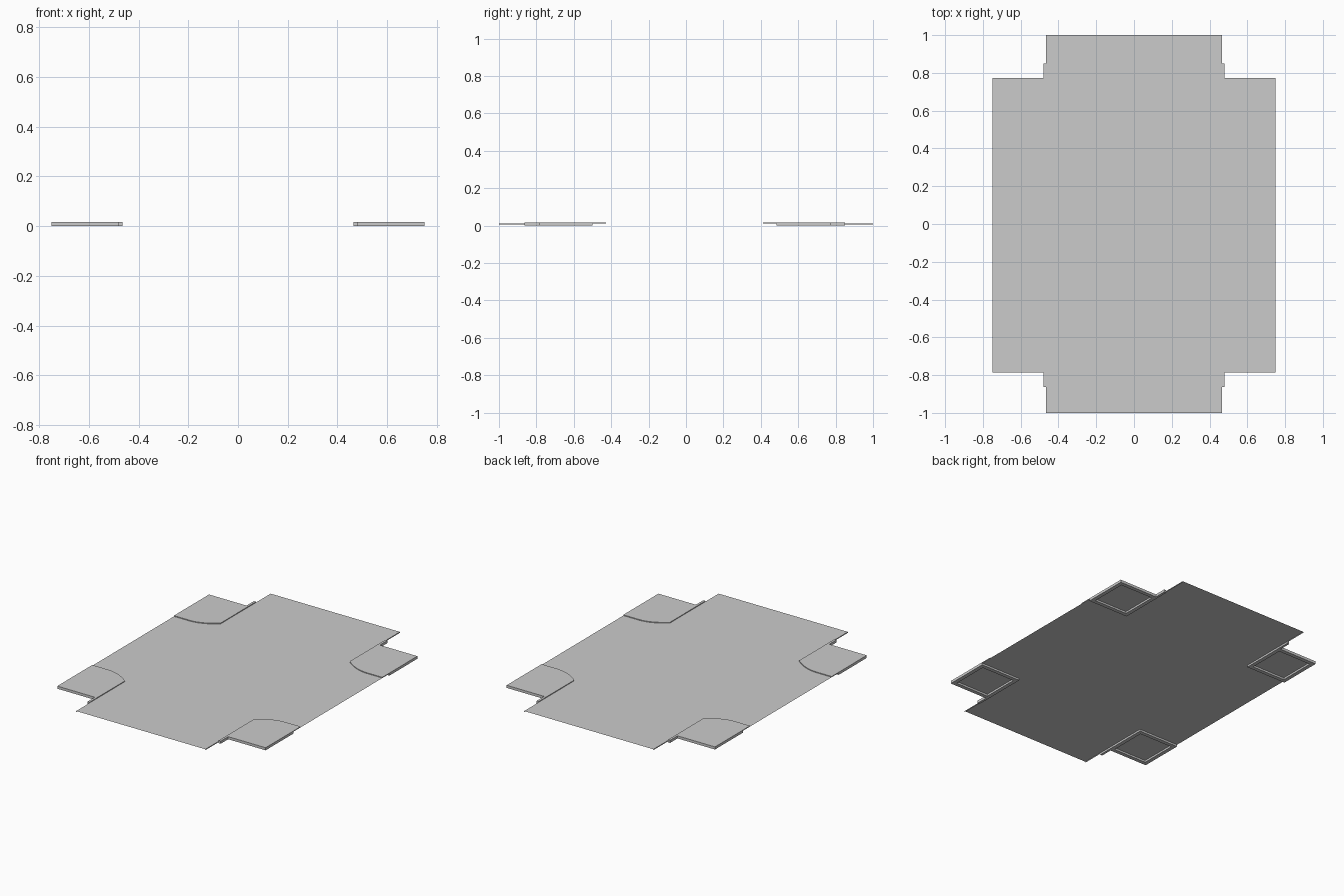
import bpy, bmesh

if "Cube" in bpy.data.objects:
    bpy.data.objects.remove(bpy.data.objects["Cube"])

Y_OFF = -0.007                      # pads sit slightly off the sheet centre
Z_LOW, Z_SHEET, Z_TOP = 0.006, 0.012, 0.017
X_IN, X_OUT = 0.465, 0.75
Y_IN, Y_CURVE, Y_PAD, Y_TAB = 0.492, 0.42, 0.78, 0.857


def finish(name, bm):
    bmesh.ops.recalc_face_normals(bm, faces=bm.faces)
    me = bpy.data.meshes.new(name)
    bm.to_mesh(me)
    bm.free()
    ob = bpy.data.objects.new(name, me)
    bpy.context.collection.objects.link(ob)
    return ob


def face(bm, pts):
    return bm.faces.new([bm.verts.new(p) for p in pts])


def extrude_up(bm, outline, z0, z1):
    f = face(bm, [(x, y, z0) for x, y in outline])
    ext = bmesh.ops.extrude_face_region(bm, geom=[f], use_keep_orig=True)
    verts = [v for v in ext["geom"] if isinstance(v, bmesh.types.BMVert)]
    bmesh.ops.translate(bm, verts=verts, vec=(0, 0, z1 - z0))


def place(pts, sx, sy):
    return [(sx * x, sy * y + Y_OFF) for x, y in pts]


# Curved inner edge of a corner, from the sheet's long side to its outer edge
curve = []
for i in range(9):
    t = i / 8
    curve.append((X_IN + 0.175 * t, Y_CURVE + (Y_IN - Y_CURVE) * (1 - t) ** 2))
curve.append((X_OUT, Y_CURVE))

# Main sheet: a thin cross with four curved corner notches
bm = bmesh.new()
outline = [(X_IN, 1)] + place(curve, 1, 1)
outline += place(curve[::-1], 1, -1) + [(X_IN, -1)]
outline += [(-X_IN, -1)] + place(curve, -1, -1)
outline += place(curve[::-1], -1, 1) + [(-X_IN, 1)]
f = face(bm, [(x, y, Z_SHEET) for x, y in outline])
f.normal_update()
if f.normal.z < 0:
    f.normal_flip()
me = bpy.data.meshes.new("floor_sheet")
bm.to_mesh(me)
bm.free()
bpy.context.collection.objects.link(bpy.data.objects.new("floor_sheet", me))

for sx, sname in ((-1, "left"), (1, "right")):
    for sy, yname in ((-1, "front"), (1, "back")):
        tag = sname + "_" + yname

        # Thin top plate with the curved lip
        bm = bmesh.new()
        plate = curve + [(X_OUT, Y_PAD), (X_IN, Y_PAD)]
        extrude_up(bm, place(plate, sx, sy), Z_SHEET, Z_TOP)
        finish("corner_plate_" + tag, bm)

        # Rim under the plate, open in the middle
        bm = bmesh.new()
        a = place([(X_IN, Y_IN), (X_OUT, Y_IN), (X_OUT, Y_PAD), (X_IN, Y_PAD)], sx, sy)
        w = 0.025
        b = place([(X_IN + w, Y_IN + w), (X_OUT - w, Y_IN + w),
                   (X_OUT - w, Y_PAD - w), (X_IN + w, Y_PAD - w)], sx, sy)
        rings = [[bm.verts.new((x, y, z)) for x, y in r]
                 for r, z in ((a, 0), (b, 0), (b, Z_SHEET), (a, Z_SHEET))]
        for r, s in zip(rings, rings[1:] + rings[:1]):
            for i in range(4):
                j = (i + 1) % 4
                bm.faces.new([r[i], r[j], s[j], s[i]])
        finish("corner_rim_" + tag, bm)

        # Narrow tab reaching past the pad
        bm = bmesh.new()
        tab = [(X_IN, Y_PAD), (0.48, Y_PAD), (0.48, Y_TAB), (X_IN, Y_TAB)]
        extrude_up(bm, place(tab, sx, sy), 0, Z_TOP)
        finish("side_tab_" + tag, bm)

        # Thin hanging edge on the end of the sheet
        bm = bmesh.new()
        y0 = sy * Y_TAB + Y_OFF
        face(bm, [(sx * X_IN, y0, Z_LOW), (sx * X_IN, sy, Z_LOW),
                  (sx * X_IN, sy, Z_SHEET), (sx * X_IN, y0, Z_SHEET)])
        finish("sheet_edge_" + tag, bm)
